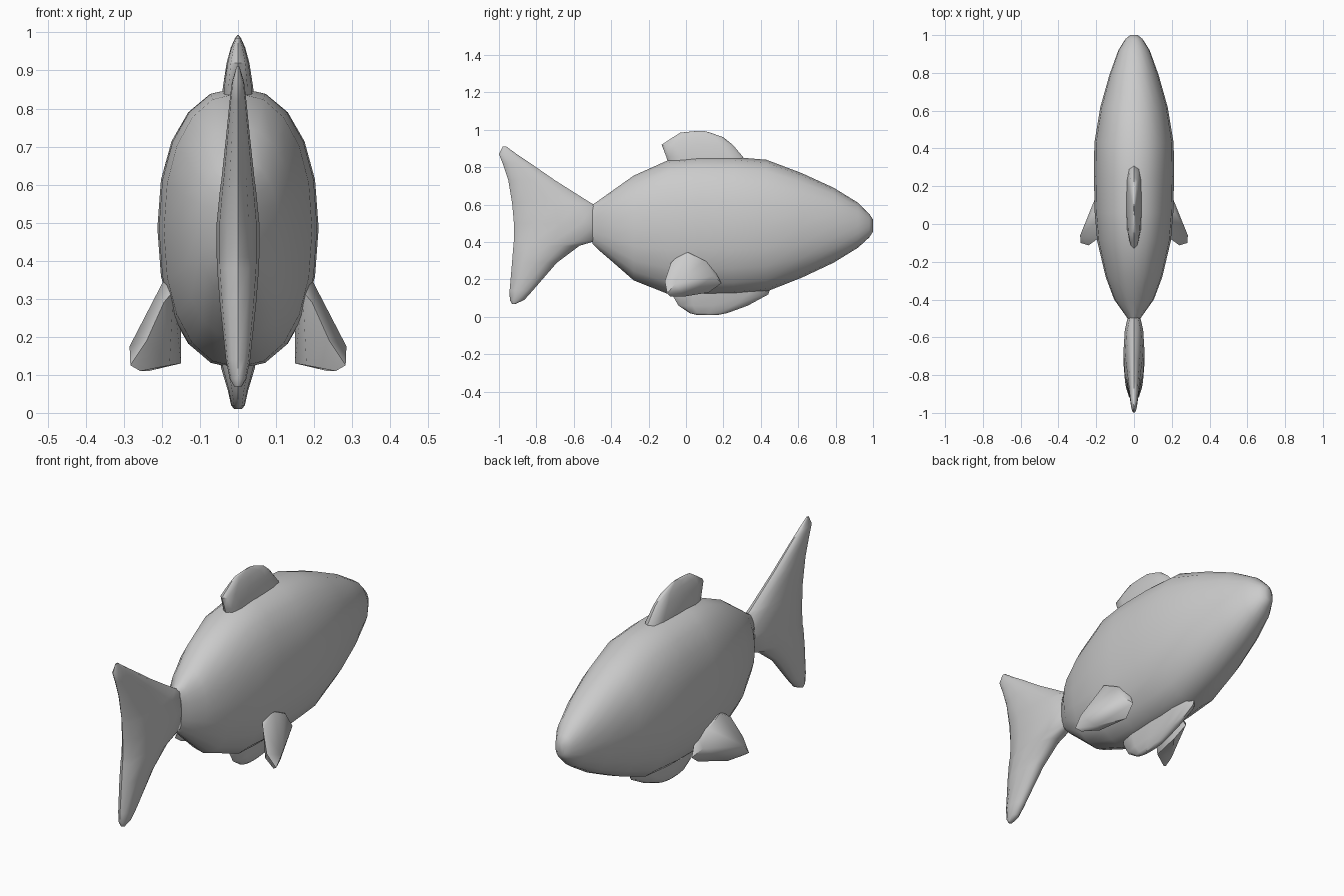
import bpy, bmesh, math
from math import cos, sin, pi
from mathutils import Vector


def finish(name, bm):
    bmesh.ops.recalc_face_normals(bm, faces=bm.faces[:])
    mesh = bpy.data.meshes.new(name)
    bm.to_mesh(mesh)
    bm.free()
    ob = bpy.data.objects.new(name, mesh)
    bpy.context.collection.objects.link(ob)
    bpy.ops.object.select_all(action='DESELECT')
    ob.select_set(True)
    bpy.context.view_layer.objects.active = ob
    bpy.ops.object.shade_smooth_by_angle(angle=math.radians(50))
    return ob


def oval(n, power):
    """Unit superellipse points (u, v)."""
    pts = []
    for i in range(n):
        c, s = cos(2 * pi * i / n), sin(2 * pi * i / n)
        pts.append((math.copysign(abs(c) ** (2 / power), c),
                    math.copysign(abs(s) ** (2 / power), s)))
    return pts


def loft(name, sections, place, n, power):
    """Join oval sections (position, low, high, half width) into a closed skin."""
    bm = bmesh.new()
    rings = []
    for t, lo, hi, w in sections:
        mid, r = (lo + hi) / 2, (hi - lo) / 2
        rings.append([bm.verts.new(place(w * u, mid + r * v, t))
                      for u, v in oval(n, power)])
    for a, b in zip(rings, rings[1:]):
        for i in range(n):
            j = (i + 1) % n
            bm.faces.new((a[i], a[j], b[j], b[i]))
    bm.faces.new(rings[0])
    bm.faces.new(rings[-1])
    return finish(name, bm)


def along_y(across, level, t):
    return (across, t, level)


def along_z(across, level, t):
    return (across, level, t)


# Body: sections from the tail root to the nose (y, bottom, top, half width)
loft("body", [
    (-0.50, 0.39, 0.60, 0.035), (-0.47, 0.36, 0.62, 0.055),
    (-0.40, 0.30, 0.67, 0.105), (-0.28, 0.195, 0.755, 0.150),
    (-0.09, 0.12, 0.84, 0.195), (0.06, 0.115, 0.855, 0.208),
    (0.25, 0.117, 0.855, 0.212), (0.43, 0.135, 0.84, 0.210),
    (0.62, 0.21, 0.768, 0.178), (0.79, 0.29, 0.69, 0.130),
    (0.92, 0.37, 0.61, 0.083), (0.98, 0.425, 0.55, 0.045),
    (1.00, 0.455, 0.52, 0.020)], along_y, 20, 2.2)

# Forked tail fin (z, back, front, half width)
loft("tail_fin", [
    (0.07, -0.93, -0.91, 0.010), (0.09, -0.942, -0.865, 0.022),
    (0.14, -0.943, -0.82, 0.032), (0.29, -0.93, -0.69, 0.048),
    (0.38, -0.923, -0.57, 0.055), (0.41, -0.92, -0.47, 0.056),
    (0.50, -0.92, -0.44, 0.056), (0.59, -0.928, -0.47, 0.047),
    (0.61, -0.93, -0.51, 0.044), (0.73, -0.95, -0.70, 0.031),
    (0.82, -0.98, -0.83, 0.022), (0.87, -1.00, -0.905, 0.016),
    (0.91, -0.98, -0.96, 0.004)], along_z, 12, 2)

# Back fin and belly fin (z, back, front, half width)
loft("back_fin", [
    (0.80, -0.09, 0.33, 0.042), (0.855, -0.105, 0.305, 0.040),
    (0.92, -0.13, 0.25, 0.030), (0.96, -0.07, 0.20, 0.019),
    (0.985, -0.03, 0.13, 0.008), (0.993, 0.05, 0.10, 0.002)], along_z, 12, 3)
loft("belly_fin", [
    (0.01, 0.06, 0.17, 0.010), (0.02, 0.02, 0.22, 0.018),
    (0.06, -0.04, 0.33, 0.027), (0.12, -0.075, 0.44, 0.045),
    (0.18, -0.07, 0.46, 0.050)], along_z, 12, 2.6)

# Side fins: rounded paddles swept out, down and back
PADDLE = [
    (0.15, 0.13, 0.29), (0.17, -0.05, 0.32), (0.197, 0.01, 0.345),
    (0.195, -0.08, 0.29), (0.195, 0.10, 0.30), (0.20, 0.15, 0.22),
    (0.165, 0.19, 0.18), (0.15, 0.12, 0.13), (0.285, -0.06, 0.175),
    (0.283, -0.10, 0.125), (0.257, -0.085, 0.11), (0.24, -0.113, 0.19),
    (0.235, 0.01, 0.16), (0.18, -0.04, 0.125), (0.235, 0.0, 0.11)]
for side, label in ((1, "right"), (-1, "left")):
    bm = bmesh.new()
    for x, y, z in PADDLE:
        bm.verts.new(Vector((side * x, y, z)))
    hull = bmesh.ops.convex_hull(bm, input=bm.verts[:])
    loose = [v for v in bm.verts if not v.link_faces]
    bmesh.ops.delete(bm, geom=loose, context='VERTS')
    finish(label + "_side_fin", bm)
